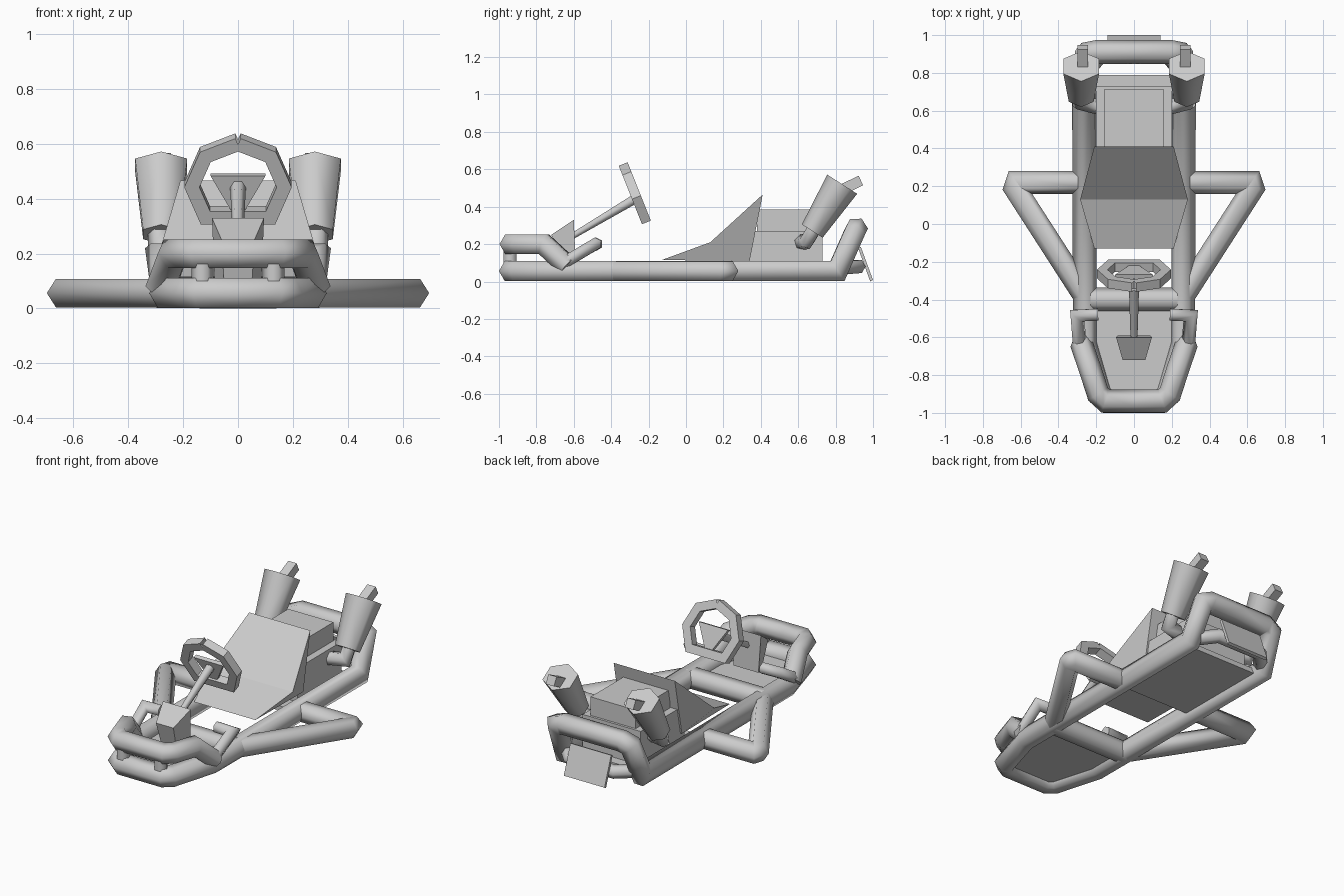
import bpy, bmesh
from math import cos, sin, pi, radians, atan2
from mathutils import Vector, Matrix

cube = bpy.data.objects.get("Cube")
if cube:
    bpy.data.objects.remove(cube, do_unlink=True)

grey = bpy.data.materials.new("plain_grey")
grey.use_nodes = True
grey.diffuse_color = (0.6, 0.6, 0.6, 1)
grey.node_tree.nodes["Principled BSDF"].inputs["Base Color"].default_value = (0.6, 0.6, 0.6, 1)


def finish(name, bm, mirror=False):
    """Turn a bmesh into a named object, optionally mirrored across x."""
    bmesh.ops.recalc_face_normals(bm, faces=bm.faces)
    mesh = bpy.data.meshes.new(name)
    bm.to_mesh(mesh)
    bm.free()
    mesh.materials.append(grey)
    obj = bpy.data.objects.new(name, mesh)
    bpy.context.collection.objects.link(obj)
    if mirror:
        mod = obj.modifiers.new("mirror", "MIRROR")
        mod.use_axis[0] = True
        mod.merge_threshold = 0.001
    return obj


def tube(name, path, r=0.063, sides=6, up=(0, 0, 1), phase=0.0, mirror=True,
         taper=1.0, smooth=True):
    """Sweep a polygon along a path with mitred corners; open where it meets x = 0."""
    pts = [Vector(p) for p in path]
    dirs = [(b - a).normalized() for a, b in zip(pts, pts[1:])]
    side = dirs[0].cross(Vector(up)).normalized()
    rise = side.cross(dirs[0])
    angles = [2 * pi * k / sides + phase for k in range(sides)]
    ring = [pts[0] + r * (cos(a) * side + sin(a) * rise) for a in angles]
    bm = bmesh.new()
    rings = [[bm.verts.new(v) for v in ring]]
    for i, d in enumerate(dirs):
        p = pts[i + 1]
        n = d if i == len(dirs) - 1 else (d + dirs[i + 1]).normalized()
        ring = [v + d * ((p - v).dot(n) / d.dot(n)) for v in ring]
        ring = [p + (v - p) * taper for v in ring]
        rings.append([bm.verts.new(v) for v in ring])
    for a, b in zip(rings, rings[1:]):
        for k in range(sides):
            j = (k + 1) % sides
            bm.faces.new((a[k], a[j], b[j], b[k])).smooth = smooth
    for loop, p in ((rings[0], pts[0]), (rings[-1], pts[-1])):
        if not mirror or abs(p.x) > 0.001:
            bm.faces.new(loop)
    return finish(name, bm, mirror)


def slab(name, outline):
    """Symmetric solid from a closed side outline of (half width, y, z) points."""
    bm = bmesh.new()
    left = [bm.verts.new((w, y, z)) for w, y, z in outline]
    right = [bm.verts.new((-w, y, z)) for w, y, z in outline]
    bm.faces.new(left)
    bm.faces.new(right[::-1])
    for k in range(len(outline)):
        j = (k + 1) % len(outline)
        bm.faces.new((left[k], left[j], right[j], right[k]))
    return finish(name, bm)


def panel(name, plan, z0, z1):
    """Flat plate from (half width, y) stations."""
    top = [(w, y, z1) for w, y in plan]
    return slab(name, top + [(w, y, z0) for w, y in reversed(plan)])


MID = 0.056  # height of the chassis tube centres

# Chassis: main loop with raised rear hoop, front cross bar and side guards
tube("main_frame", [(0, -0.937, MID), (0.14, -0.937, MID), (0.18, -0.905, MID),
                    (0.26, -0.63, MID), (0.265, 0.81, MID), (0.25, 0.9, 0.26),
                    (0.2, 0.91, 0.28), (0, 0.91, 0.28)])
tube("front_cross_bar", [(0, -0.4, MID), (0.26, -0.4, MID)])
tube("side_guard", [(0.26, 0.22, MID), (0.62, 0.22, MID), (0.63, 0.19, MID),
                    (0.25, -0.4, MID)], r=0.06)
tube("rear_lower_bar", [(0, 0.92, 0.08), (0.15, 0.92, 0.08), (0.26, 0.8, 0.07)], r=0.04)

# Front bumper, its struts and the foot rests
tube("front_bumper", [(0, -0.937, 0.2), (0.15, -0.937, 0.2), (0.19, -0.9, 0.2),
                      (0.235, -0.76, 0.2), (0.28, -0.63, 0.08)], r=0.06)
tube("bumper_strut", [(0.13, -0.94, 0.07), (0.13, -0.94, 0.19)], r=0.04, up=(0, 1, 0))
tube("foot_rest", [(0.285, -0.67, 0.09), (0.3, -0.485, 0.2), (0.19, -0.48, 0.2)], r=0.036)

# Floor panels and rear plate
panel("front_floor", [(0.15, -0.92), (0.25, -0.62), (0.25, -0.4)], 0.03, 0.06)
panel("rear_floor", [(0.23, 0.2), (0.23, 0.79)], 0.03, 0.06)
slab("rear_plate", [(0.14, 0.92, 0.18), (0.14, 0.935, 0.185),
                    (0.14, 1.0, 0.008), (0.14, 0.985, 0.0)])

# Seat and engine
slab("seat", [(0.21, -0.13, 0.115), (0.285, 0.13, 0.21), (0.21, 0.41, 0.465),
              (0.21, 0.34, 0.11)])
panel("engine_block", [(0.2, 0.3), (0.2, 0.73)], 0.05, 0.27)
panel("engine_top", [(0.155, 0.38), (0.155, 0.715)], 0.27, 0.385)

# Steering console, column and wheel
slab("console", [(0.06, -0.72, 0.25), (0.095, -0.6, 0.33), (0.085, -0.59, 0.1),
                 (0.05, -0.67, 0.08)])
tube("steering_column", [(0, -0.62, 0.235), (0, -0.275, 0.44)], r=0.018, mirror=False,
     taper=1.6)
centre = Vector((0, -0.265, 0.45))
rise = Vector((0, -0.37, 0.93)).normalized()
normal = Vector((0, 0.93, 0.37)).normalized()
rim = [centre + 0.168 * (sin(a) * Vector((1, 0, 0)) + cos(a) * rise)
       for a in (0, pi / 4, pi / 2, 3 * pi / 4)]
rim.append(Vector((0, rim[-1].y, rim[-1].z)))
tube("steering_wheel", rim, r=0.036, sides=4, up=normal, phase=pi / 4, smooth=False)
hub = []
for depth in (-0.012, 0.012):
    for half, height in ((0.1, 0.04), (0.012, -0.12)):
        p = centre + rise * height + normal * depth
        hub.append((half, p.y, p.z))
slab("wheel_spoke", [hub[0], hub[1], hub[3], hub[2]])

# Exhausts: tapered can, inward elbow and outlet
low, high = Vector((0.287, 0.675, 0.27)), Vector((0.272, 0.835, 0.52))
axis = high - low
bm = bmesh.new()
bmesh.ops.create_cone(
    bm, cap_ends=True, segments=6, radius1=0.066, radius2=0.095, depth=axis.length,
    matrix=Matrix.Translation((low + high) / 2)
    @ Matrix.Rotation(-atan2(axis.y, axis.z), 4, "X") @ Matrix.Diagonal((1.15, 1, 1, 1)))
for f in bm.faces:
    f.smooth = len(f.verts) == 4
finish("exhaust_can", bm, mirror=True)
tube("exhaust_elbow", [(0.287, 0.69, 0.29), (0.285, 0.645, 0.215), (0.19, 0.62, 0.21)],
     r=0.042)
tube("exhaust_outlet", [(0.272, 0.8, 0.475), (0.272, 0.935, 0.54)], r=0.04, sides=4,
     phase=radians(45), smooth=False)
